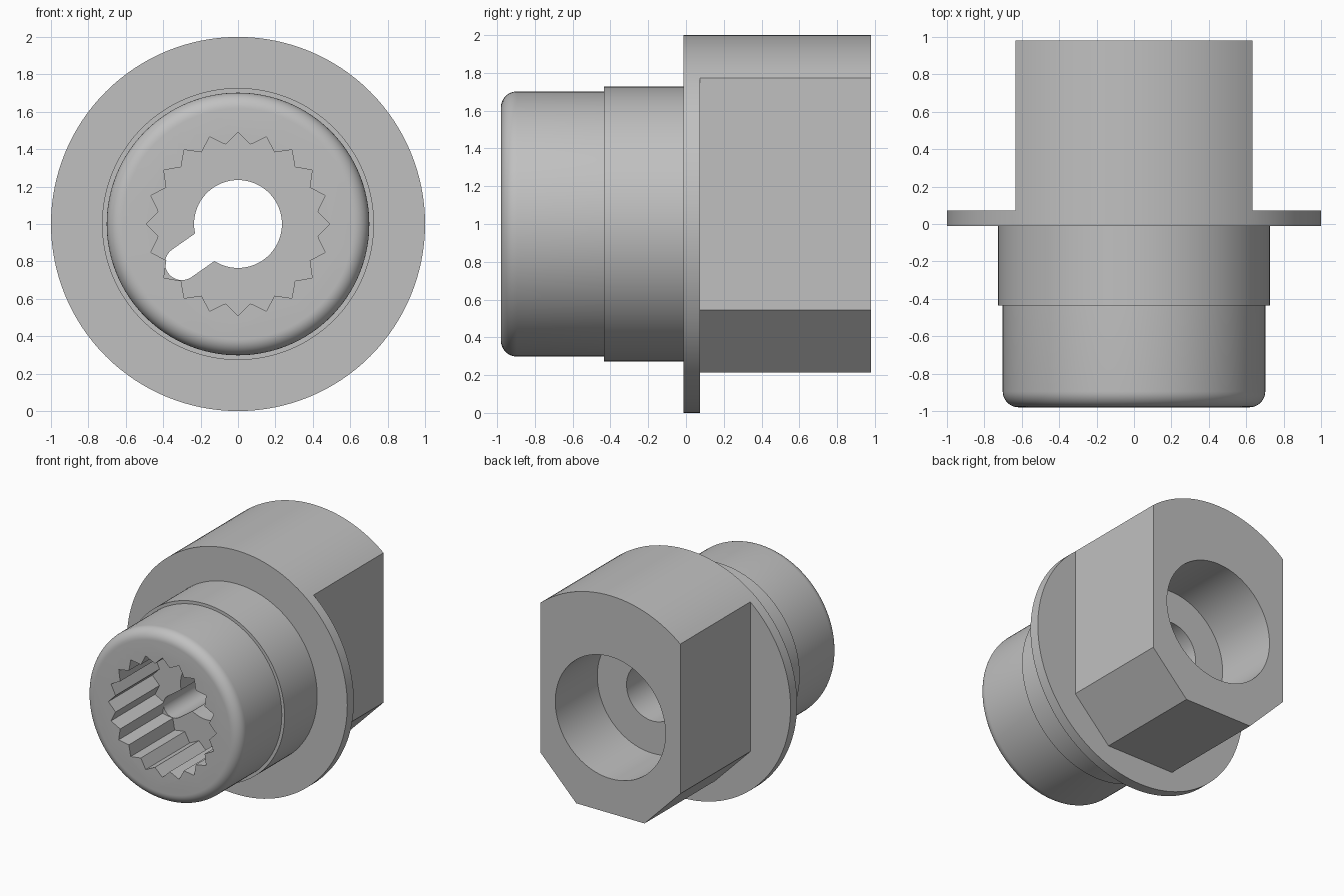
import bpy, bmesh
from math import sin, cos, radians, pi

cube = bpy.data.objects.get("Cube")
if cube:
    bpy.data.objects.remove(cube, do_unlink=True)

SEG = 128          # sides of every large circle
AXIS_Z = 1.0       # height of the horizontal axis
BACK = 0.98
FLANGE_BACK = 0.073

grey = bpy.data.materials.new("plain grey")
grey.use_nodes = True
grey.diffuse_color = (0.53, 0.53, 0.53, 1)
grey.node_tree.nodes["Principled BSDF"].inputs["Base Color"].default_value = grey.diffuse_color


def polar(radius, angle, cx=0.0, cz=0.0):
    """Point (x, z) relative to the axis; angle in radians from +x."""
    return cx + radius * cos(angle), cz + radius * sin(angle)


def skin(name, rings):
    """Closed solid through rings of (x, y, z) points, capped at both ends."""
    bm = bmesh.new()
    loops = [[bm.verts.new((x, y, z + AXIS_Z)) for x, y, z in ring] for ring in rings]
    n = len(loops[0])
    for a, b in zip(loops, loops[1:]):
        for i in range(n):
            j = (i + 1) % n
            bm.faces.new((a[i], a[j], b[j], b[i]))
    bm.faces.new(loops[0])
    bm.faces.new(loops[-1])
    bmesh.ops.recalc_face_normals(bm, faces=bm.faces)
    mesh = bpy.data.meshes.new(name)
    bm.to_mesh(mesh)
    bm.free()
    mesh.materials.append(grey)
    obj = bpy.data.objects.new(name, mesh)
    bpy.context.collection.objects.link(obj)
    return obj


def prism(name, outline, y0, y1):
    return skin(name, [[(x, y, z) for x, z in outline] for y in (y0, y1)])


def circle(radius):
    return [polar(radius, 2 * pi * i / SEG) for i in range(SEG)]


def lathe(name, profile):
    return skin(name, [[(x, y, z) for x, z in circle(r)] for r, y in profile])


def combine(target, tool, operation):
    mod = target.modifiers.new(operation, 'BOOLEAN')
    mod.operation = operation
    mod.solver = 'EXACT'
    mod.object = tool
    bpy.context.view_layer.objects.active = target
    bpy.ops.object.modifier_apply(modifier=mod.name)
    bpy.data.objects.remove(tool, do_unlink=True)


# Turned front: rounded nose, shoulder and flange
NOSE, FILLET, FRONT = 0.702, 0.085, -0.98
profile = [(NOSE - FILLET + FILLET * sin(a), FRONT + FILLET - FILLET * cos(a))
           for a in (radians(10 * k) for k in range(10))]
profile += [(NOSE, -0.435), (0.727, -0.435), (0.727, -0.012),
            (1.0, -0.012), (1.0, FLANGE_BACK)]
body = lathe("flanged_body", profile)

# Rear block: round top flush with the flange, flat sides, chamfered base
step = 2 * pi / SEG
arc = [polar(1.0, pi / 2 + k * step) for k in range(-14, 15)]
side = arc[0][0]
base = [(-side, -0.455), (-0.31, -0.785), (0.31, -0.785), (side, -0.455)]
combine(body, prism("rear_block", arc + base, FLANGE_BACK, BACK), 'UNION')

# Wide bore from the back
combine(body, prism("bore_cutter", circle(0.5), 0.435, BACK + 0.1), 'DIFFERENCE')

# Toothed socket from the front
TEETH = 20
star = [polar(0.43 if i % 2 else 0.49, pi / 2 + i * pi / TEETH) for i in range(2 * TEETH)]
combine(body, prism("socket_cutter", star, FRONT - 0.1, -0.41), 'DIFFERENCE')

# Round through hole with a rounded side slot
slot_dir = radians(215)
half = radians(22.5)
cx, cz = polar(0.366, slot_dir)
keyhole = [polar(0.235, slot_dir + half + (2 * pi - 2 * half) * i / 72) for i in range(73)]
keyhole += [polar(0.09, slot_dir - pi / 2 + pi * i / 24, cx, cz) for i in range(25)]
combine(body, prism("keyhole_cutter", keyhole, -0.412, 0.45), 'DIFFERENCE')

# Smooth the round surfaces, keep the edges crisp
bpy.ops.object.select_all(action='DESELECT')
body.select_set(True)
bpy.context.view_layer.objects.active = body
bpy.ops.object.shade_smooth_by_angle(angle=radians(25))
